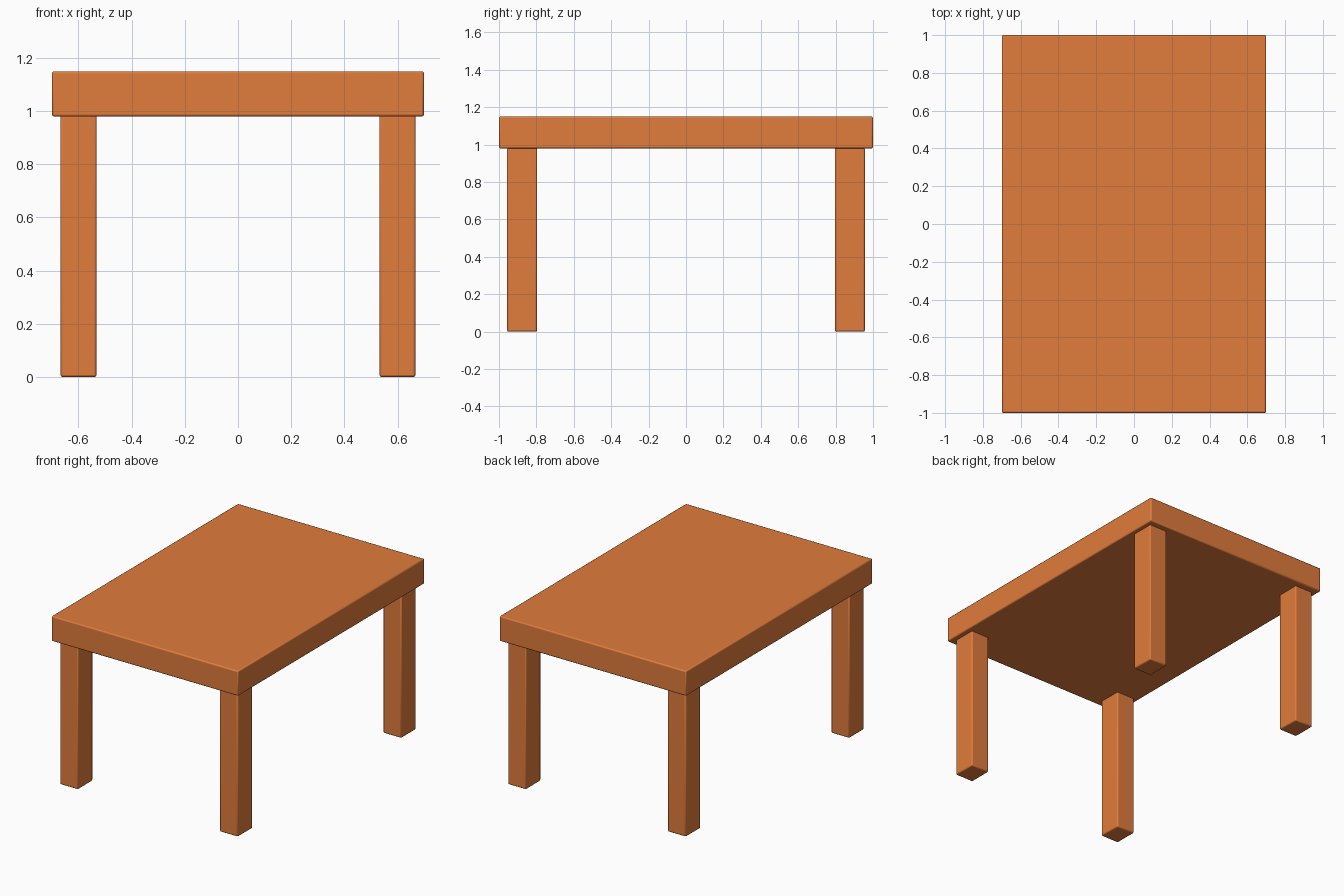
import bpy

if "Cube" in bpy.data.objects:
    bpy.data.objects.remove(bpy.data.objects["Cube"])

wood = bpy.data.materials.new("orange_wood")
wood.diffuse_color = (0.75, 0.2, 0.045, 1)
wood.use_nodes = True
wood.node_tree.nodes["Principled BSDF"].inputs["Base Color"].default_value = wood.diffuse_color


def rounded_box(name, lo, hi, radius=0.008):
    """Box between two corners with softly rounded edges."""
    bpy.ops.mesh.primitive_cube_add(
        size=1, location=[(a + b) / 2 for a, b in zip(lo, hi)])
    ob = bpy.context.object
    ob.name = name
    ob.scale = [b - a for a, b in zip(lo, hi)]
    bpy.ops.object.transform_apply(location=False, rotation=False, scale=True)
    ob.data.materials.append(wood)
    bevel = ob.modifiers.new("soft_edges", 'BEVEL')
    bevel.width = radius
    bevel.segments = 2
    bpy.ops.object.shade_smooth_by_angle()
    return ob


# Table top
rounded_box("table_top", (-0.70, -1.0, 0.98), (0.70, 1.0, 1.15))

# Four legs, set in slightly from the corners
LEG_X, LEG_Y = 0.60, 0.876
HALF_X, HALF_Y = 0.068, 0.08
for y_name, sy in (("front", -1), ("back", 1)):
    for x_name, sx in (("left", -1), ("right", 1)):
        x, y = sx * LEG_X, sy * LEG_Y
        rounded_box(f"{y_name}_{x_name}_leg",
                    (x - HALF_X, y - HALF_Y, 0.0),
                    (x + HALF_X, y + HALF_Y, 0.985))
